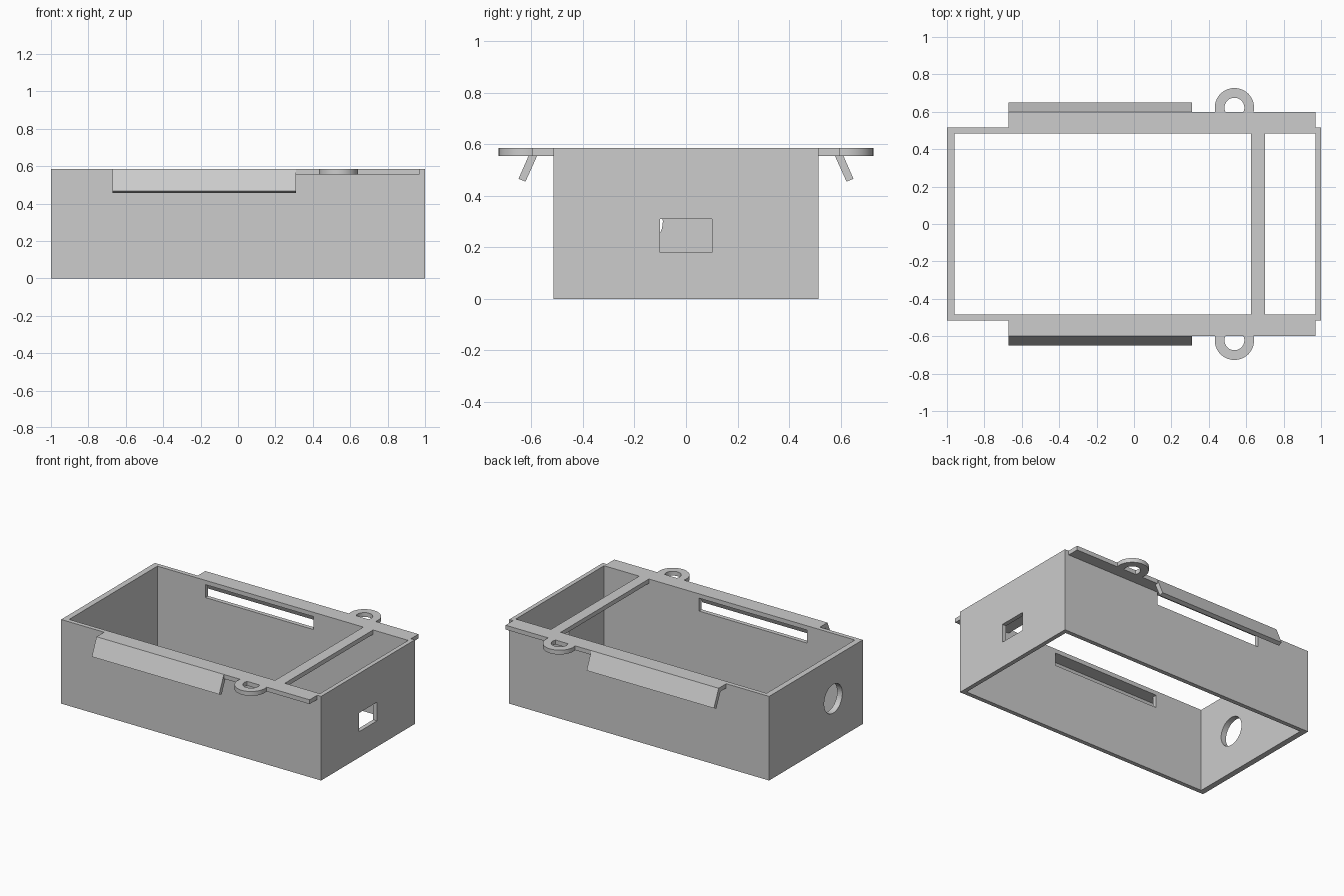
import bpy, bmesh
from math import sin, cos, asin, pi
from mathutils import Vector

cube = bpy.data.objects.get("Cube")
if cube:
    bpy.data.objects.remove(cube)

grey = bpy.data.materials.new("plain grey")
grey.use_nodes = True
grey.diffuse_color = (0.604, 0.604, 0.604, 1)
grey.node_tree.nodes["Principled BSDF"].inputs["Base Color"].default_value = grey.diffuse_color

TOP, LIP = 0.585, 0.555      # rim height and underside of the thin lip
WALL, INNER = 0.515, 0.485   # outer and inner half depth
EDGE = 0.598                 # outer edge of the side flanges


def prism(name, points, direction):
    """Extrude a closed 3D outline along a direction."""
    bm = bmesh.new()
    face = bm.faces.new([bm.verts.new(p) for p in points])
    moved = bmesh.ops.extrude_face_region(bm, geom=[face])["geom"]
    verts = [v for v in moved if isinstance(v, bmesh.types.BMVert)]
    bmesh.ops.translate(bm, vec=Vector(direction), verts=verts)
    bmesh.ops.recalc_face_normals(bm, faces=bm.faces)
    mesh = bpy.data.meshes.new(name)
    bm.to_mesh(mesh)
    bm.free()
    mesh.materials.append(grey)
    obj = bpy.data.objects.new(name, mesh)
    bpy.context.collection.objects.link(obj)
    return obj


def box(name, x, y, z):
    outline = [(x[0], y[0], z[0]), (x[1], y[0], z[0]), (x[1], y[1], z[0]), (x[0], y[1], z[0])]
    return prism(name, outline, (0, 0, z[1] - z[0]))


def cut(target, cutter):
    mod = target.modifiers.new(cutter.name, 'BOOLEAN')
    mod.operation = 'DIFFERENCE'
    mod.solver = 'EXACT'
    mod.object = cutter
    bpy.context.view_layer.objects.active = target
    bpy.ops.object.modifier_apply(modifier=mod.name)
    bpy.data.objects.remove(cutter)


# Open frame with side slots, a rectangular port and a round cable hole
case = box("case_walls", (-1, 1), (-WALL, WALL), (0, TOP))
cut(case, box("cavity", (-0.96, 0.97), (-INNER, INNER), (-0.1, 0.7)))
cut(case, box("side_slots", (-0.59, 0.24), (-0.55, 0.55), (0.465, LIP)))
cut(case, box("port", (0.9, 1.1), (-0.1, 0.1), (0.18, 0.31)))
circle = [(-1.1, -0.19 + 0.1 * cos(a), 0.3 + 0.1 * sin(a))
          for a in (2 * pi * i / 48 for i in range(48))]
cut(case, prism("cable_hole", circle, (0.2, 0, 0)))

# Thin bar across the opening
box("cross_bar", (0.625, 0.7), (-INNER, INNER), (LIP, TOP))


def arc(radius, centre, steps=32):
    """Arc of a mounting ear, ending on the flange edge."""
    dip = asin((centre[1] - EDGE) / radius)
    angles = [-dip + (pi + 2 * dip) * i / steps for i in range(steps + 1)]
    return [(centre[0] + radius * cos(a), centre[1] + radius * sin(a)) for a in angles]


flap = [(WALL, TOP), (EDGE, TOP), (0.65, 0.466), (0.623, 0.455), (0.578, LIP), (WALL, LIP)]
ear = arc(0.105, (0.537, 0.622)) + arc(0.053, (0.537, 0.622))[::-1]

for side, s in (("front", -1), ("back", 1)):
    # Flange bent down into a sloping grip
    prism(side + "_grip_flange", [(-0.67, s * y, z) for y, z in flap], (0.98, 0, 0))
    # Flat part of the flange
    box(side + "_flat_flange", (0.31, 0.97), sorted((s * WALL, s * EDGE)), (LIP, TOP))
    # Ring-shaped mounting ear
    ring = prism(side + "_mounting_ear", [(x, s * y, LIP) for x, y in ear], (0, 0, TOP - LIP))
    bpy.ops.object.select_all(action='DESELECT')
    ring.select_set(True)
    bpy.context.view_layer.objects.active = ring
    bpy.ops.object.shade_smooth_by_angle(angle=0.6)
